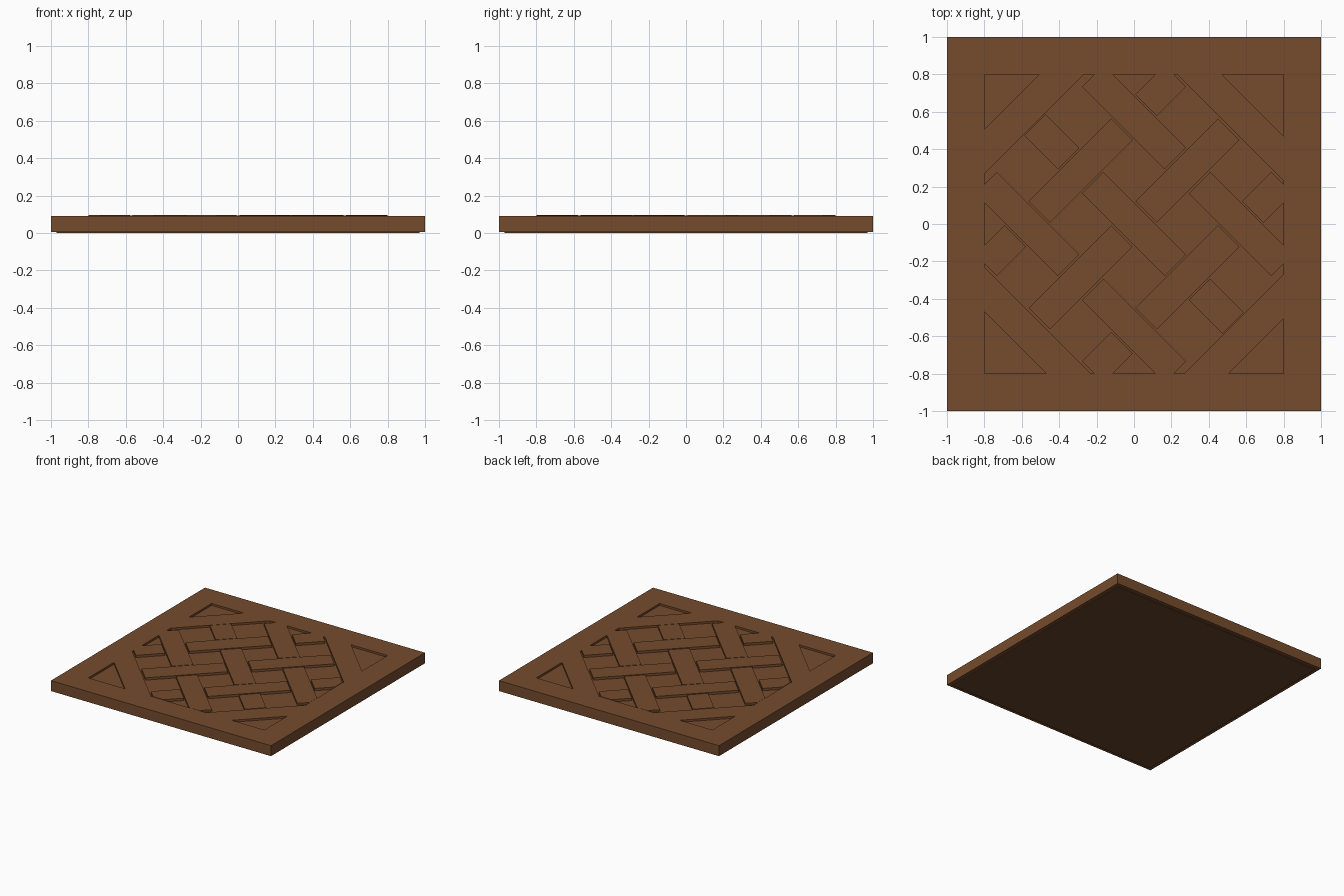
import bpy, bmesh, math

if "Cube" in bpy.data.objects:
    bpy.data.objects.remove(bpy.data.objects["Cube"])

R2 = math.sqrt(2)
FRAME_TOP = 0.092
INFILL_TOP = 0.076
PITCH = 0.403          # spacing of the diagonal weave
HALF_LEN, HALF_WID = 0.312, 0.081


def material(name, rgb):
    m = bpy.data.materials.new(name)
    m.diffuse_color = (*rgb, 1)
    m.use_nodes = True
    m.node_tree.nodes["Principled BSDF"].inputs["Base Color"].default_value = m.diffuse_color
    return m


wood = material("brown wood", (0.178, 0.072, 0.026))
dark = material("dark backing wood", (0.135, 0.054, 0.020))


def prism(name, poly, z0, z1, mat):
    """Flat-sided prism from an x/y outline (counter-clockwise)."""
    bm = bmesh.new()
    f = bm.faces.new([bm.verts.new((x, y, z0)) for x, y in poly])
    r = bmesh.ops.extrude_face_region(bm, geom=[f])
    for v in r["geom"]:
        if isinstance(v, bmesh.types.BMVert):
            v.co.z = z1
    bmesh.ops.recalc_face_normals(bm, faces=bm.faces[:])
    me = bpy.data.meshes.new(name)
    bm.to_mesh(me)
    bm.free()
    me.materials.append(mat)
    ob = bpy.data.objects.new(name, me)
    bpy.context.collection.objects.link(ob)
    return ob


def clip(poly, lim):
    """Clip an outline to the square |x|,|y| <= lim."""
    for ax, s in ((0, 1), (0, -1), (1, 1), (1, -1)):
        out = []
        for i, q in enumerate(poly):
            p = poly[i - 1]
            dp, dq = lim - s * p[ax], lim - s * q[ax]
            if dp * dq < 0:
                t = dp / (dp - dq)
                out.append((p[0] + t * (q[0] - p[0]), p[1] + t * (q[1] - p[1])))
            if dq >= 0:
                out.append(q)
        poly = out
        if len(poly) < 3:
            return []
    return poly


def diagonal_board(name, u0, u1, v0, v1, z1):
    """Board given in axes turned 45 degrees, trimmed to the frame opening."""
    uv = [(u0, v0), (u1, v0), (u1, v1), (u0, v1)]
    poly = clip([((u - v) / R2, (u + v) / R2) for u, v in uv], 0.8)
    if poly:
        prism(name, poly, INFILL_TOP - 0.01, z1, wood)


def square(h):
    return [(-h, -h), (h, -h), (h, h), (-h, h)]


# backing plate and recessed infill
prism("backing_plate", square(0.97), 0, 0.012, dark)
prism("infill_panel", square(0.8), 0.01, INFILL_TOP, wood)

# outer frame as one ring
bm = bmesh.new()
rings = [[bm.verts.new((x, y, z)) for x, y in square(h)]
         for h, z in ((1, 0.006), (1, FRAME_TOP), (0.8, FRAME_TOP), (0.8, 0.006))]
for k in range(4):
    a, b = rings[k], rings[(k + 1) % 4]
    for i in range(4):
        j = (i + 1) % 4
        bm.faces.new((a[i], a[j], b[j], b[i]))
bmesh.ops.recalc_face_normals(bm, faces=bm.faces[:])
me = bpy.data.meshes.new("outer_frame")
bm.to_mesh(me)
bm.free()
me.materials.append(wood)
bpy.context.collection.objects.link(bpy.data.objects.new("outer_frame", me))

# corner braces flush with the frame
UB, VB = 0.728, 0.755
for s in (-1, 1):
    a, b = sorted((s * UB, s * (UB + 0.168)))
    diagonal_board("corner_brace", a, b, -1.2, 1.2, FRAME_TOP)
    a, b = sorted((s * VB, s * (VB + 0.168)))
    diagonal_board("corner_brace", -1.2, 1.2, a, b, FRAME_TOP)

# woven boards, alternating direction on a checkerboard
UL, VL = UB - 0.012, VB - 0.006
for i in range(-2, 3):
    for j in range(-2, 3):
        along_u = (i + j) % 2
        hu, hv = (HALF_LEN, HALF_WID) if along_u else (HALF_WID, HALF_LEN)
        u0, u1 = max(i * PITCH - hu, -UL), min(i * PITCH + hu, UL)
        v0, v1 = max(j * PITCH - hv, -VL), min(j * PITCH + hv, VL)
        if u1 - u0 < 0.06 or v1 - v0 < 0.06:
            continue
        top = FRAME_TOP + (0.003 if along_u else 0.001)
        diagonal_board("woven_board", u0, u1, v0, v1, top)
